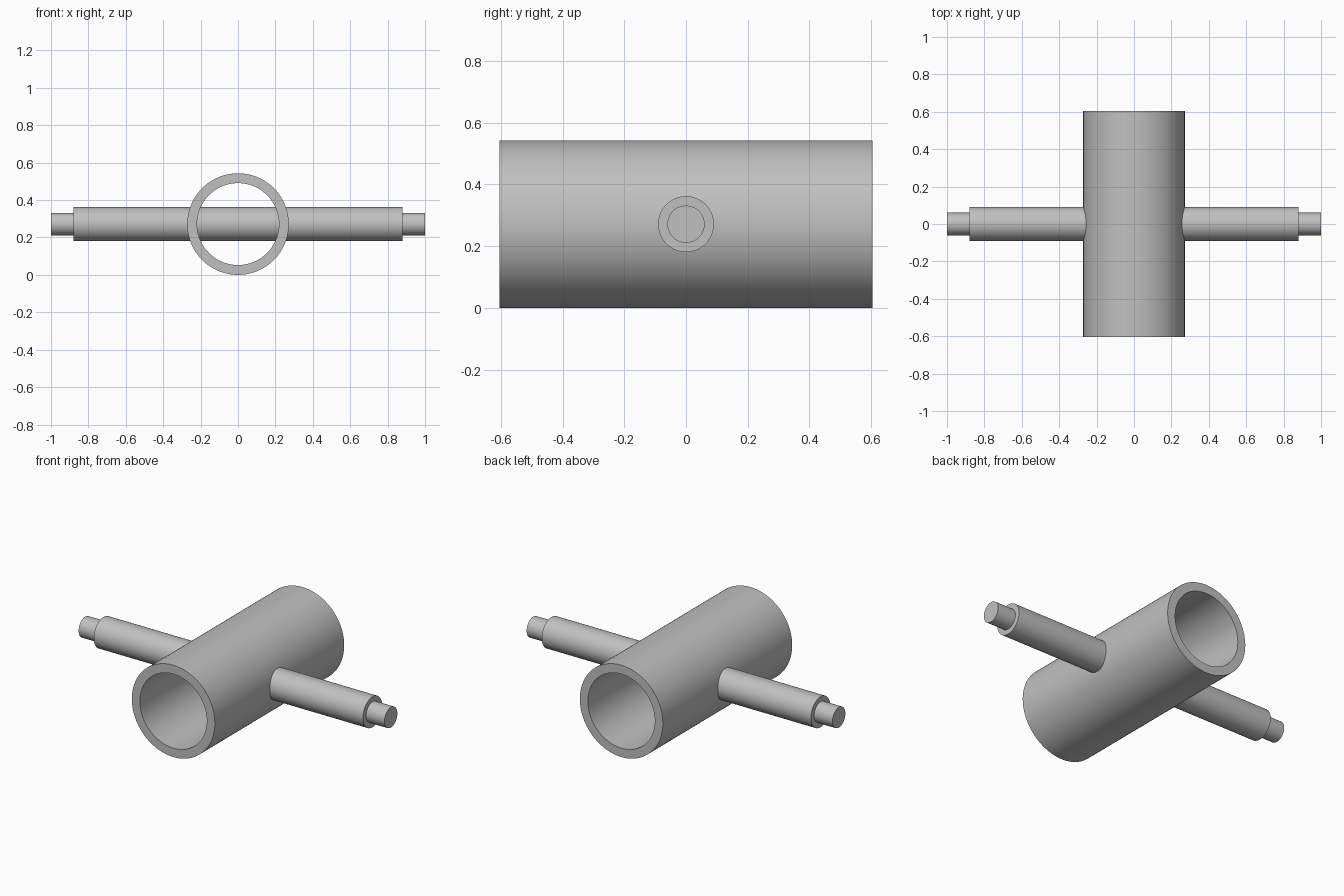
import bpy
from math import cos, sin, pi, radians

cube = bpy.data.objects.get("Cube")
if cube:
    bpy.data.objects.remove(cube, do_unlink=True)

SIDES = 96
CENTRE_Z = 0.2715

steel = bpy.data.materials.new("plain_grey")
steel.use_nodes = True
GREY = (0.53, 0.53, 0.53, 1)
steel.diffuse_color = GREY
steel.node_tree.nodes["Principled BSDF"].inputs["Base Color"].default_value = GREY


def turned_part(name, profile, axis, closed):
    """Revolve (distance along axis, radius) points around the x or y axis."""
    verts, faces = [], []
    for along, radius in profile:
        for i in range(SIDES):
            a = 2 * pi * i / SIDES
            u, v = radius * cos(a), radius * sin(a)
            verts.append((along, u, v) if axis == "x" else (v, along, u))
    n = len(profile)
    for k in range(n if closed else n - 1):
        m = (k + 1) % n
        for i in range(SIDES):
            j = (i + 1) % SIDES
            faces.append((k * SIDES + i, m * SIDES + i, m * SIDES + j, k * SIDES + j))
    if not closed:
        # flat end caps
        faces.append(tuple(range(SIDES)))
        faces.append(tuple(reversed(range((n - 1) * SIDES, n * SIDES))))
    mesh = bpy.data.meshes.new(name)
    mesh.from_pydata(verts, [], faces)
    mesh.flip_normals()
    mesh.materials.append(steel)
    obj = bpy.data.objects.new(name, mesh)
    obj.location.z = CENTRE_Z
    bpy.context.collection.objects.link(obj)
    bpy.ops.object.select_all(action="DESELECT")
    obj.select_set(True)
    bpy.context.view_layer.objects.active = obj
    bpy.ops.object.shade_smooth_by_angle(angle=radians(30))
    return obj


# Open tube running front to back
HALF, OUTER, INNER = 0.604, 0.2715, 0.219
turned_part("tube", [(-HALF, INNER), (-HALF, OUTER), (HALF, OUTER), (HALF, INNER)],
            "y", closed=True)

# Solid cross bar through the tube, with a narrower journal at each end
half_bar = [(0.88, 0.0905), (0.88, 0.0603), (1.0, 0.0603)]
turned_part("cross_bar", [(-x, r) for x, r in reversed(half_bar)] + half_bar,
            "x", closed=False)
